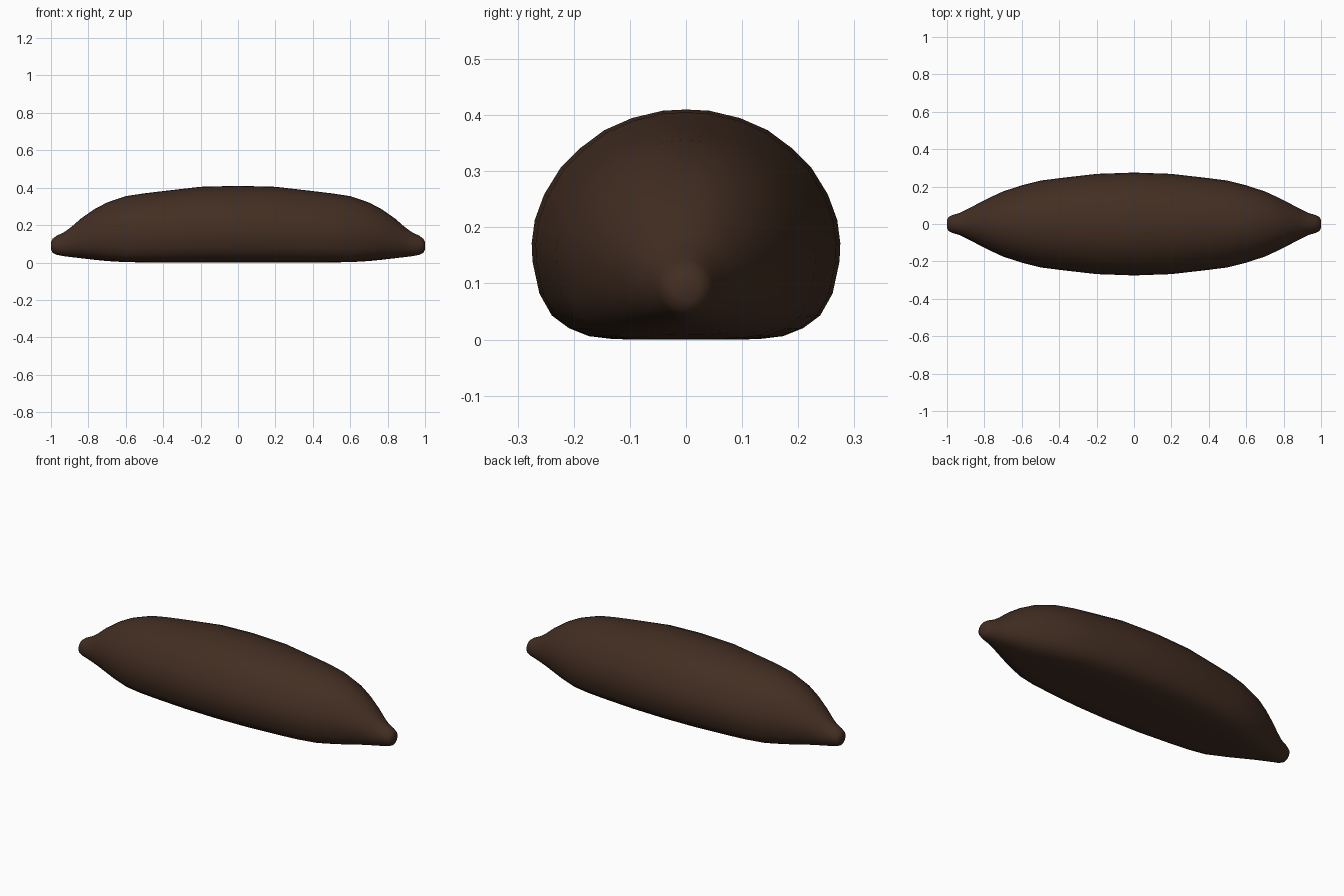
import bpy, bmesh, math

if "Cube" in bpy.data.objects:
    bpy.data.objects.remove(bpy.data.objects["Cube"])

# Half stations along the length: x, half width, bottom z, top z
STATIONS = [(0, .275, .002, .412), (.2, .268, .002, .407), (.4, .245, .002, .384),
            (.5, .232, .003, .372), (.6, .207, .004, .357), (.7, .174, .010, .323),
            (.77, .142, .017, .286), (.84, .106, .025, .237), (.89, .080, .031, .193),
            (.93, .060, .036, .164), (.97, .048, .043, .145), (.99, .039, .053, .130),
            (1.0, .022, .072, .113)]
# Half cross-section of the middle, flat base to domed top: share of half width, share of height
SECTION = [(0, 0), (.25, 0), (.47, .002), (.63, .015), (.76, .05), (.87, .105), (.95, .2),
           (.995, .34), (1, .42), (.98, .52), (.92, .63), (.81, .75), (.69, .83),
           (.53, .91), (.35, .963), (.15, .995), (0, 1)]


def ring(bm, x, w, lo, hi):
    # Section turns from flat-based to round toward the tips
    t = max(0, (abs(x) - .6) / .4)
    pts = []
    n = len(SECTION) - 1
    for i, (y, z) in enumerate(SECTION):
        a = math.pi * i / n
        y = y * (1 - t) + math.sin(a) * t
        z = z * (1 - t) + (.5 - .5 * math.cos(a)) * t
        pts.append((y * w, lo + z * (hi - lo)))
    pts += [(-y, z) for y, z in reversed(pts[1:-1])]
    return [bm.verts.new((x, y, z)) for y, z in pts]


bm = bmesh.new()
stations = [(-x, w, lo, hi) for x, w, lo, hi in reversed(STATIONS[1:])] + STATIONS
rings = [ring(bm, *s) for s in stations]
for a, b in zip(rings, rings[1:]):
    for i in range(len(a)):
        j = (i + 1) % len(a)
        bm.faces.new((a[i], a[j], b[j], b[i]))
for end in (rings[0], rings[-1]):
    bm.faces.new(end)
bmesh.ops.recalc_face_normals(bm, faces=bm.faces)
for f in bm.faces:
    f.smooth = True

# Loaf body
mesh = bpy.data.meshes.new("loaf_body")
bm.to_mesh(mesh)
bm.free()
body = bpy.data.objects.new("loaf_body", mesh)
bpy.context.collection.objects.link(body)
mat = bpy.data.materials.new("dark_brown")
mat.diffuse_color = (.055, .027, .016, 1)
mat.use_nodes = True
mat.node_tree.nodes["Principled BSDF"].inputs["Base Color"].default_value = mat.diffuse_color
mesh.materials.append(mat)
# Lift so the base rests on the ground
body.location.z = -min(v.co.z for v in mesh.vertices)
